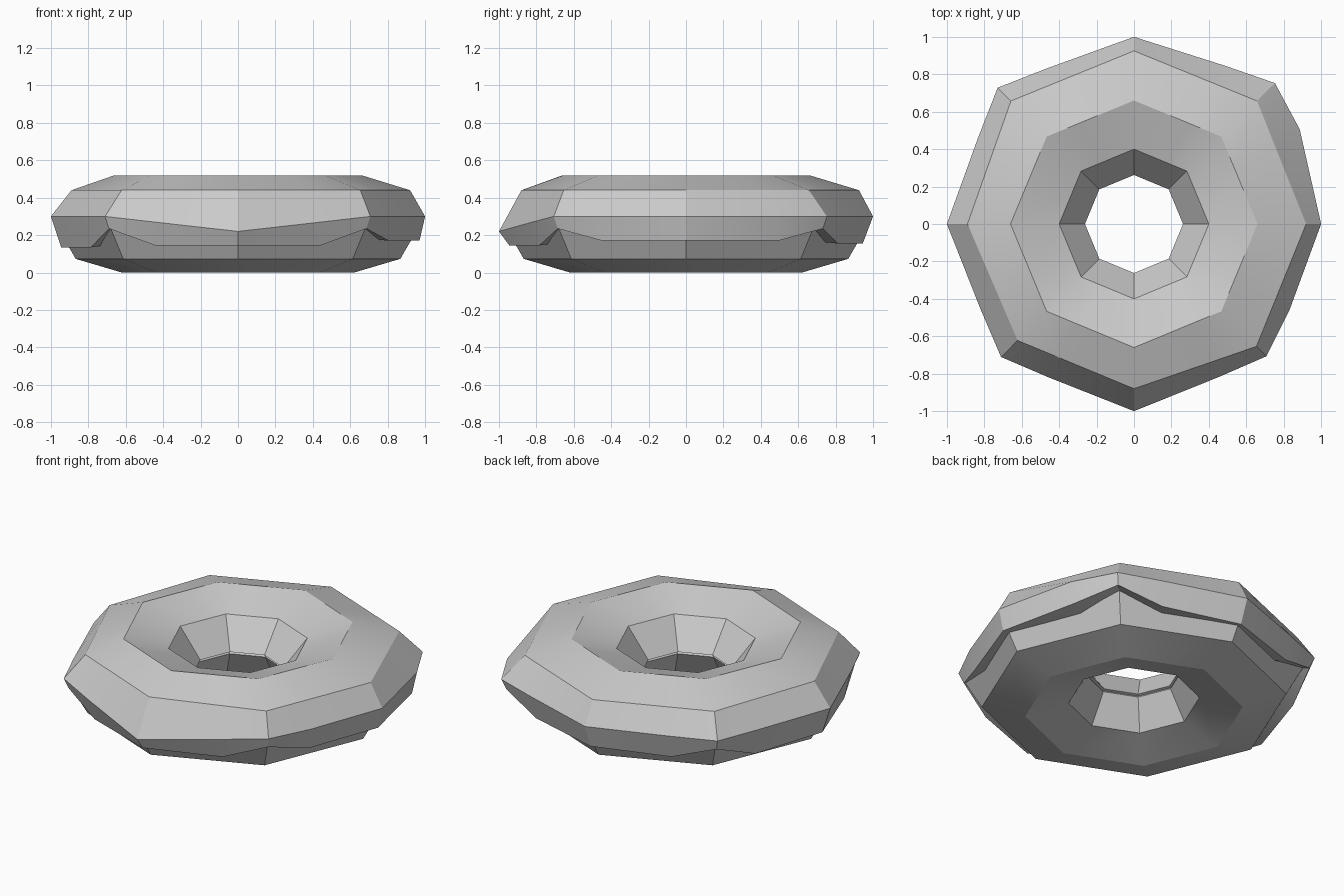
import bpy, bmesh, math
from mathutils import Vector

if "Cube" in bpy.data.objects:
    bpy.data.objects.remove(bpy.data.objects["Cube"])

grey = bpy.data.materials.new("plain_grey")
grey.use_nodes = True
colour = (0.6, 0.6, 0.6, 1)
grey.diffuse_color = colour
grey.node_tree.nodes["Principled BSDF"].inputs["Base Color"].default_value = colour


def ring_object(name, sections):
    """Join closed cross-sections placed around the centre into a ring."""
    bm = bmesh.new()
    loops = [[bm.verts.new(p) for p in s] for s in sections]
    n, m = len(loops), len(loops[0])
    for i in range(n):
        a, b = loops[i], loops[(i + 1) % n]
        for j in range(m):
            k = (j + 1) % m
            bm.faces.new((a[j], b[j], b[k], a[k]))
    bmesh.ops.recalc_face_normals(bm, faces=bm.faces)
    mesh = bpy.data.meshes.new(name)
    bm.to_mesh(mesh)
    bm.free()
    mesh.materials.append(grey)
    obj = bpy.data.objects.new(name, mesh)
    bpy.context.collection.objects.link(obj)
    bpy.ops.object.select_all(action="DESELECT")
    obj.select_set(True)
    bpy.context.view_layer.objects.active = obj
    bpy.ops.object.shade_smooth_by_angle(angle=math.radians(25))
    return obj


def place(profile, angle):
    return [Vector((r * math.cos(angle), r * math.sin(angle), z)) for r, z in profile]


STEP = math.pi / 4

# Dough: eight-sided ring, slightly shrunken where the icing covers it
dough_profile = []
for j in range(8):
    c, s = math.cos(j * STEP), math.sin(j * STEP)
    size = 0.93 if s > 0.1 else 1
    dough_profile.append((0.62 + 0.35 * c * size, 0.25 + 0.25 * s * size))
ring_object("dough", [place(dough_profile, i * STEP) for i in range(8)])

# Icing: shell with an uneven outer skirt, raised at the diagonal corners
shoulder = [.92, .93, .925, .93, .89, .88, .88, .925]
widest = [1, 1.065, 1, 1.03, 1, 1.005, 1, 1]
drip = [.17, .235, .155, .235, .135, .235, .145, .235]
corners = []
for i in range(8):
    diagonal = i % 2 == 1
    lip = widest[i] - (0.03 if diagonal or i == 0 else 0.055)
    wide_z = 0.22 if i == 6 else 0.3
    profile = [(.31, .25), (.262, .265), (.4, .44), (.66, .52),
               (shoulder[i], .44), (widest[i], wide_z), (lip, drip[i]),
               (.88, drip[i] + .01)]
    corners.append(place(profile, i * STEP))

# Extra sections where each drip ends, just short of the diagonal corners
bulge = {0: .05, 7: .02}
sections = []
for i in range(8):
    a, b = corners[i], corners[(i + 1) % 8]
    t = 0.64 if i % 2 == 0 else 0.36
    middle = [p.lerp(q, t) for p, q in zip(a, b)]
    axis = i if i % 2 == 0 else (i + 1) % 8
    for j in (6, 7):
        middle[j].z = drip[axis] + (j - 6) * .01
    for j in (5, 6):
        out = Vector((middle[j].x, middle[j].y, 0)).normalized()
        middle[j] += out * bulge.get(i, 0.005)
    sections += [a, middle]
ring_object("icing", sections)
